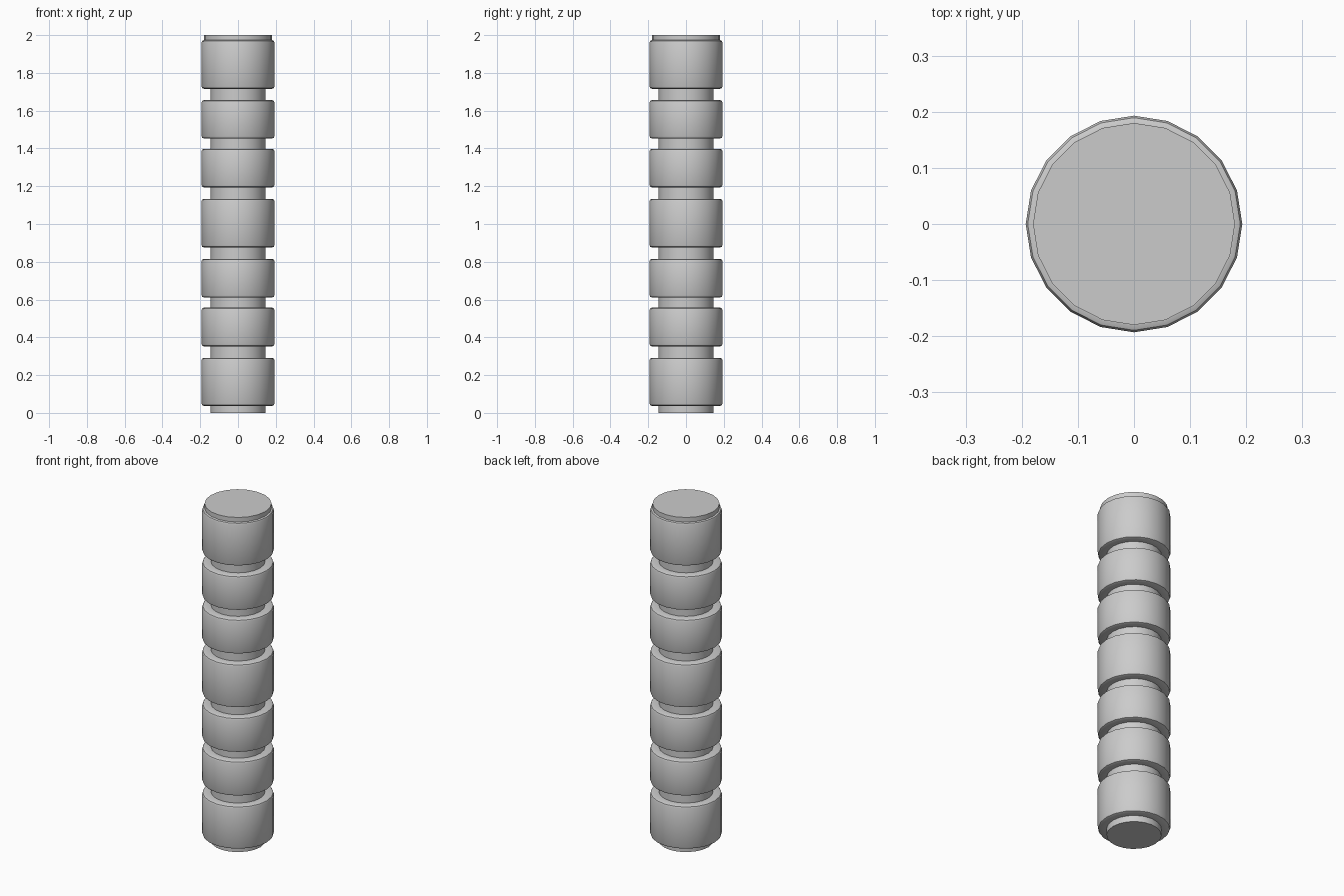
import bpy, bmesh
from math import cos, sin, tau, radians

if "Cube" in bpy.data.objects:
    bpy.data.objects.remove(bpy.data.objects["Cube"])

SIDES = 20
R, NECK, CAP, BEVEL = 0.193, 0.146, 0.18, 0.012

# drum heights (bottom, top) along the column
DRUMS = [(0.037, 0.291), (0.352, 0.557), (0.611, 0.815), (0.876, 1.133),
         (1.194, 1.398), (1.453, 1.656), (1.716, 1.973)]


def lathe(name, profile):
    """Revolve an (r, z) profile around z and close both ends."""
    bm = bmesh.new()
    rings = [[bm.verts.new((r * cos(tau * i / SIDES), r * sin(tau * i / SIDES), z))
              for i in range(SIDES)] for r, z in profile]
    for a, b in zip(rings, rings[1:]):
        for i in range(SIDES):
            j = (i + 1) % SIDES
            bm.faces.new((a[i], a[j], b[j], b[i]))
    bm.faces.new(rings[0][::-1])
    bm.faces.new(rings[-1])
    mesh = bpy.data.meshes.new(name)
    bm.to_mesh(mesh)
    bm.free()
    obj = bpy.data.objects.new(name, mesh)
    bpy.context.collection.objects.link(obj)
    bpy.ops.object.select_all(action='DESELECT')
    obj.select_set(True)
    bpy.context.view_layer.objects.active = obj
    bpy.ops.object.shade_smooth_by_angle(angle=radians(35))
    return obj


# column: bottom neck, rounded drums separated by necks, top cap
profile = [(NECK, 0.0)]
for k, (lo, hi) in enumerate(DRUMS):
    top_r = CAP if k == len(DRUMS) - 1 else NECK
    half = BEVEL * 0.3
    profile += [(NECK, lo), (R - BEVEL, lo), (R - half, lo + half), (R, lo + BEVEL),
                (R, hi - BEVEL), (R - half, hi - half), (R - BEVEL, hi), (top_r, hi)]
profile.append((CAP, 2.0))
lathe("grooved_column", profile)
